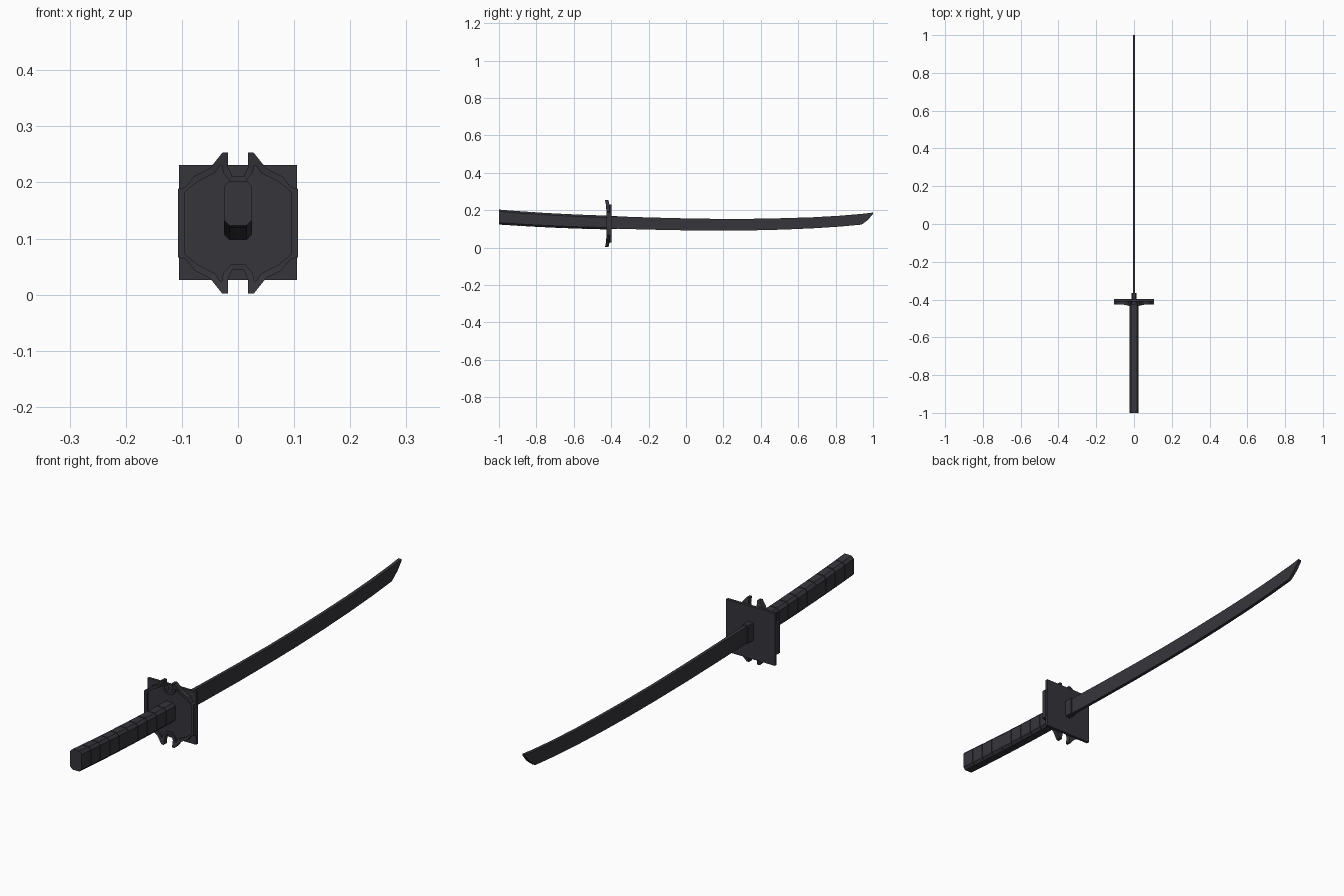
import bpy, bmesh, math

if "Cube" in bpy.data.objects:
    bpy.data.objects.remove(bpy.data.objects["Cube"])

steel = bpy.data.materials.new("dark steel")
steel.diffuse_color = (0.036, 0.036, 0.044, 1)
steel.use_nodes = True
steel.node_tree.nodes["Principled BSDF"].inputs["Base Color"].default_value = steel.diffuse_color


def finish(name, bm):
    bmesh.ops.recalc_face_normals(bm, faces=bm.faces)
    me = bpy.data.meshes.new(name)
    bm.to_mesh(me)
    bm.free()
    me.materials.append(steel)
    ob = bpy.data.objects.new(name, me)
    bpy.context.collection.objects.link(ob)
    return ob


def loft(name, rings):
    """Skin a list of equal-length rings and cap both ends."""
    bm = bmesh.new()
    vs = [[bm.verts.new(p) for p in r] for r in rings]
    n = len(rings[0])
    for a, b in zip(vs, vs[1:]):
        for i in range(n):
            j = (i + 1) % n
            bm.faces.new((a[i], a[j], b[j], b[i]))
    bm.faces.new(vs[0])
    bm.faces.new(vs[-1])
    return finish(name, bm)


def plate(name, pts, y0, y1):
    return loft(name, [[(x, y, z) for x, z in pts] for y in (y0, y1)])


def octagon(y, lo, hi, hw, c):
    pts = [(-hw + c, lo), (hw - c, lo), (hw, lo + c), (hw, hi - c),
           (hw - c, hi), (-hw + c, hi), (-hw, hi - c), (-hw, lo + c)]
    return [(x, y, z) for x, z in pts]


# Curved blade: (y, lower z, upper z), ending in a slanted point
spine = [(-0.41, .102, .168), (-0.2, .096, .161), (0.0, .092, .156), (0.2, .091, .153),
         (0.36, .092, .154), (0.52, .096, .157), (0.68, .103, .162), (0.82, .112, .170),
         (0.94, .123, .180), (0.975, .150, .184), (1.0, .180, .187)]
w = 0.0065
loft("blade", [[(-w, y, lo), (w, y, lo), (w, y, hi), (-w, y, hi)] for y, lo, hi in spine])

# Collar at the blade root
loft("blade_collar", [octagon(y, .098, .170, .012, .003) for y in (-0.405, -0.366)])


# Curved handle: core with wrapped bands
def handle_z(y):
    t = (-0.42 - y) / 0.58
    return .097 + .012 * t + .014 * t * t, .171 + .016 * t + .016 * t * t


def handle_ring(y, inset):
    lo, hi = handle_z(y)
    return octagon(y, lo + inset, hi - inset, .025 - inset, .010)


bands = 10
step = 0.58 / bands
loft("handle_core", [handle_ring(-0.998 + i * 0.0578, .002) for i in range(bands + 1)])
for i in range(bands):
    y = -1 + i * step
    loft("handle_wrap_%d" % (i + 1), [handle_ring(y, 0), handle_ring(y + step - .003, 0)])

# Square guard plate on the blade side
plate("guard_plate", [(-.105, .026), (.105, .026), (.105, .231), (-.105, .231)], -0.409, -0.398)

# Ornate guard: quarter outlines (x, height from centre), mirrored into full loops
mid = 0.1275
outer_q = [(.107, .061), (.094, .064), (.078, .084), (.050, .098), (.028, .1255),
           (.018, .1255), (.018, .100), (.010, .083)]
inner_q = [(.095, .054), (.090, .060), (.070, .075), (.042, .089), (.032, .103),
           (.029, .103), (.026, .089), (.012, .073)]


def loop(q):
    r = q + [(-x, z) for x, z in reversed(q)]
    r += [(-x, -z) for x, z in r]
    return [(x, z + mid) for x, z in r]


outer, inner = loop(outer_q), loop(inner_q)
plate("guard_body", inner, -0.420, -0.407)

# Raised rim with prongs around the guard
bm = bmesh.new()
n = len(outer)
rings = []
for pts, y in ((outer, -0.407), (outer, -0.426), (inner, -0.426), (inner, -0.407)):
    rings.append([bm.verts.new((x, y - .007 * max(0, (abs(z - mid) - .09) / .035), z))
                  for x, z in pts])
for k in range(4):
    a, b = rings[k], rings[(k + 1) % 4]
    for i in range(n):
        j = (i + 1) % n
        bm.faces.new((a[i], a[j], b[j], b[i]))
finish("guard_rim", bm)
